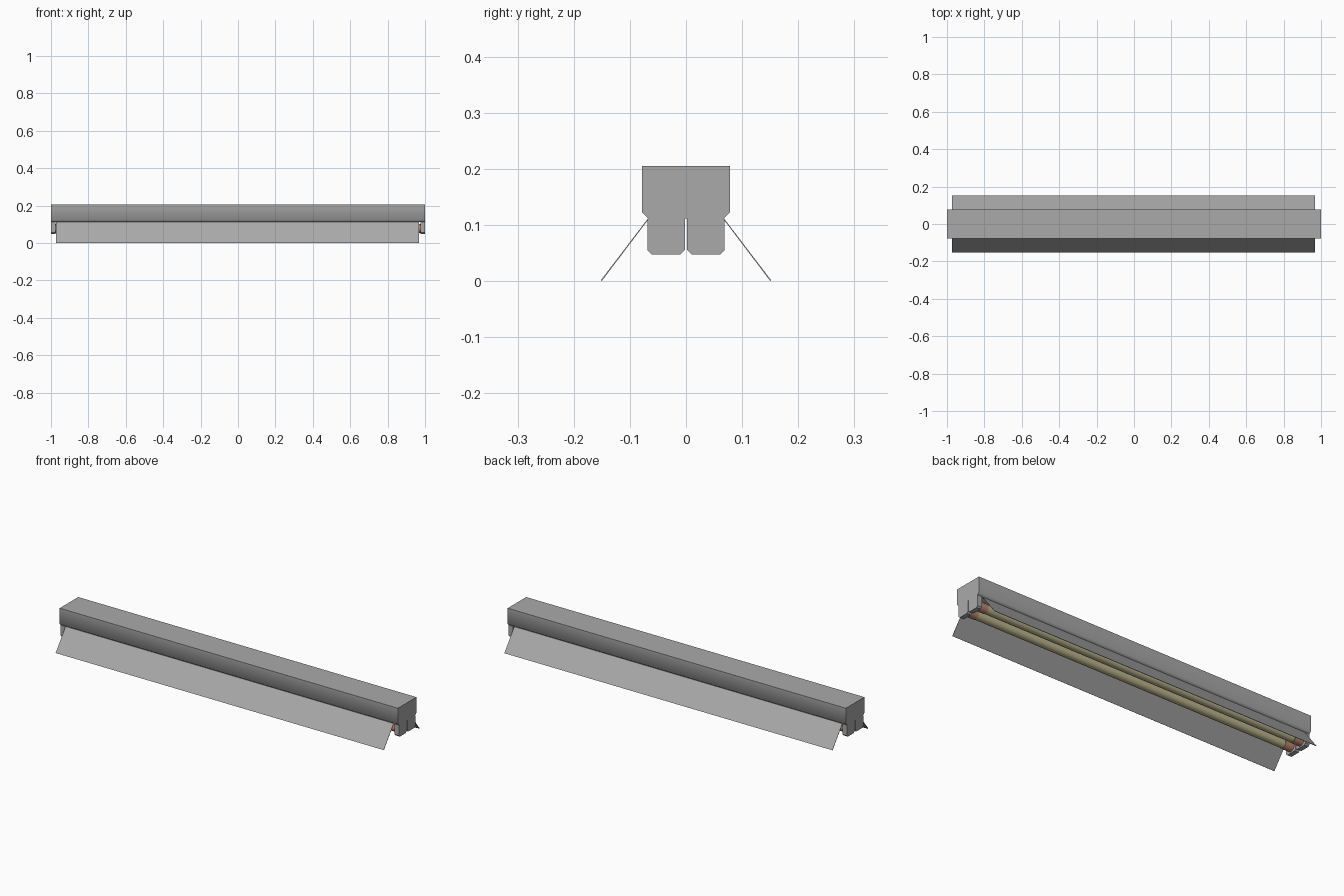
import bpy, bmesh, math
from mathutils import Matrix

cube = bpy.data.objects.get("Cube")
if cube:
    bpy.data.objects.remove(cube)


def material(name, rgb):
    m = bpy.data.materials.new(name)
    m.use_nodes = True
    m.diffuse_color = (*rgb, 1)
    m.node_tree.nodes["Principled BSDF"].inputs["Base Color"].default_value = (*rgb, 1)
    return m


grey = material("grey metal", (0.4, 0.4, 0.4))
cream = material("cream glass", (0.5, 0.46, 0.27))
copper = material("copper cap", (0.5, 0.24, 0.16))


def finish(name, bm, mat, smooth=None):
    bmesh.ops.recalc_face_normals(bm, faces=bm.faces)
    me = bpy.data.meshes.new(name)
    bm.to_mesh(me)
    bm.free()
    ob = bpy.data.objects.new(name, me)
    bpy.context.collection.objects.link(ob)
    me.materials.append(mat)
    if smooth:
        bpy.ops.object.select_all(action="DESELECT")
        ob.select_set(True)
        bpy.context.view_layer.objects.active = ob
        bpy.ops.object.shade_smooth_by_angle(angle=math.radians(smooth))
    return ob


def extrude_x(name, profile, x0, x1, mat, smooth=None):
    """Extrude a closed (y, z) profile along x."""
    bm = bmesh.new()
    face = bm.faces.new([bm.verts.new((x0, y, z)) for y, z in profile])
    out = bmesh.ops.extrude_face_region(bm, geom=[face])
    moved = [g for g in out["geom"] if isinstance(g, bmesh.types.BMVert)]
    bmesh.ops.translate(bm, verts=moved, vec=(x1 - x0, 0, 0))
    return finish(name, bm, mat, smooth)


def rod(name, y, z, x0, x1, r0, r1, mat):
    """Round bar or cone along x."""
    bm = bmesh.new()
    place = Matrix.Translation(((x0 + x1) / 2, y, z)) @ Matrix.Rotation(math.pi / 2, 4, "Y")
    bmesh.ops.create_cone(bm, cap_ends=True, segments=24, radius1=r0, radius2=r1,
                          depth=x1 - x0, matrix=place)
    return finish(name, bm, mat, 40)


# Housing with chamfered lower edges
W, B, T, C = 0.078, 0.111, 0.205, 0.011
extrude_x("housing", [(-W, T), (W, T), (W, B + C), (W - C, B), (C - W, B), (-W, B + C)],
          -1, 1, grey, 50)

TUBE_Y, TUBE_Z, TUBE_R = 0.035, 0.078, 0.022
for s, side in ((-1, "front"), (1, "back")):
    # Thin sloping reflector sheet
    extrude_x(f"{side}_reflector",
              [(s * 0.066, 0.111), (s * 0.068, 0.111), (s * 0.152, 0.001), (s * 0.150, 0)],
              -0.972, 0.968, grey)
    # Lamp tube
    rod(f"{side}_tube", s * TUBE_Y, TUBE_Z, -0.93, 0.93, TUBE_R, TUBE_R, cream)
    for e, end in ((-1, "right"), (1, "left")):
        # Chamfered lamp holder
        a, b, z, c = 0.002, 0.069, 0.047, 0.008
        extrude_x(f"{side}_{end}_holder",
                  [(s * a, B), (s * b, B), (s * b, z + c), (s * (b - c), z),
                   (s * (a + c), z), (s * a, z + c)],
                  *sorted((e * 0.975, e)), grey)
        # Metal cap between tube and holder
        rod(f"{side}_{end}_cap", s * TUBE_Y, TUBE_Z, *sorted((e * 0.925, e * 0.975)),
            TUBE_R + 0.002, TUBE_R + 0.002, copper)
